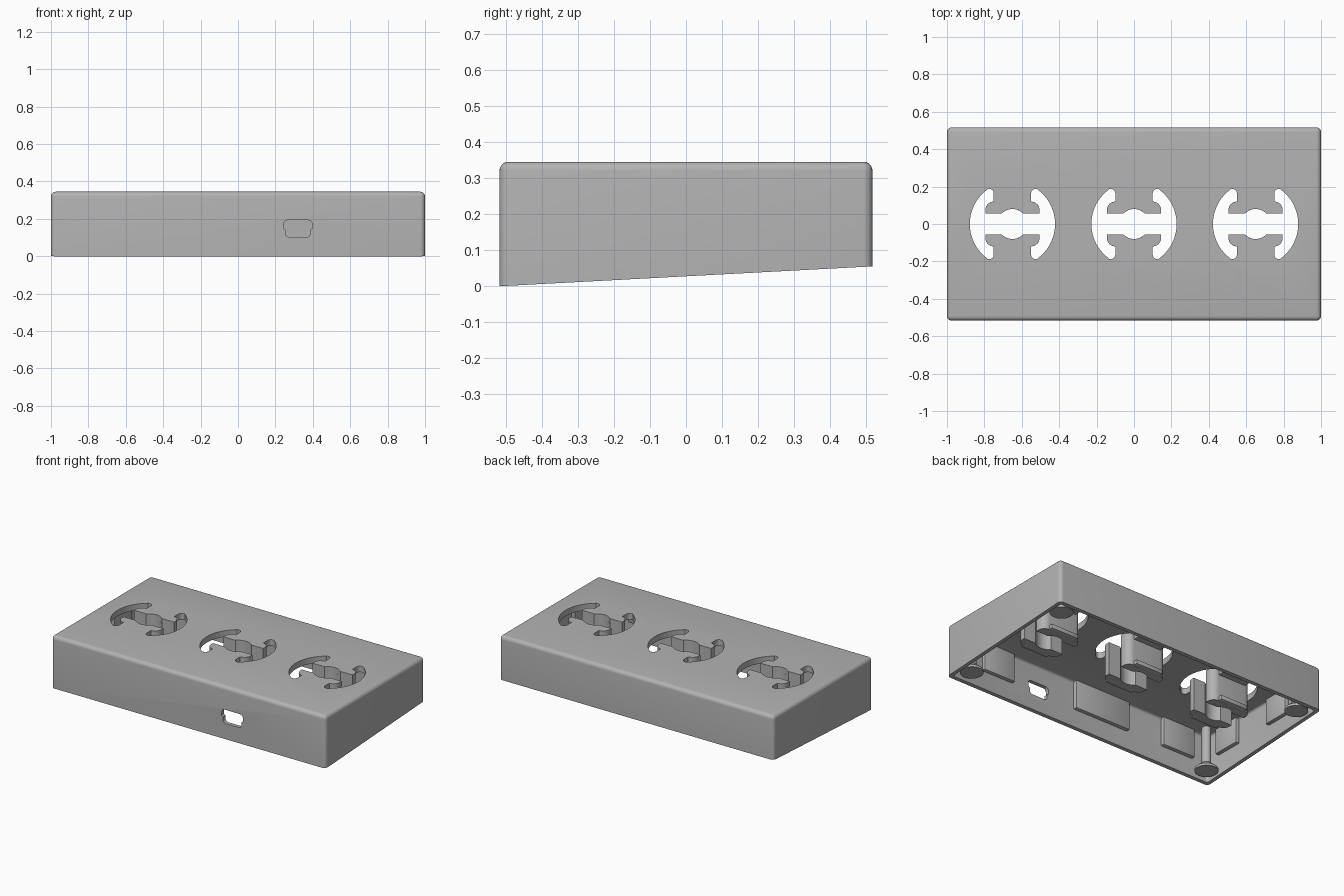
import bpy, bmesh, math

if "Cube" in bpy.data.objects:
    bpy.data.objects.remove(bpy.data.objects["Cube"])

W, D, H = 1.0, 0.517, 0.345      # half width, half depth, height
WALL, CEIL = 0.025, 0.305        # wall thickness, underside of the top plate
KEYS = (-0.65, 0, 0.65)

grey = bpy.data.materials.new("plain grey")
grey.use_nodes = True
grey.diffuse_color = (0.45, 0.45, 0.45, 1)
grey.node_tree.nodes["Principled BSDF"].inputs["Base Color"].default_value = grey.diffuse_color


def floor_z(y):
    return 0.0275 + 0.0532 * y


def finish(name, bm, loc=(0, 0, 0), smooth=True):
    bmesh.ops.recalc_face_normals(bm, faces=bm.faces)
    me = bpy.data.meshes.new(name)
    bm.to_mesh(me)
    bm.free()
    ob = bpy.data.objects.new(name, me)
    ob.location = loc
    me.materials.append(grey)
    bpy.context.collection.objects.link(ob)
    if smooth:
        shade(ob)
    return ob


def shade(ob):
    bpy.ops.object.select_all(action='DESELECT')
    bpy.context.view_layer.objects.active = ob
    ob.select_set(True)
    bpy.ops.object.shade_smooth_by_angle(angle=math.radians(30))


def prism(name, pts, lo, hi, axis='z', loc=(0, 0, 0)):
    """Extrude an outline between two levels along z or y."""
    bm = bmesh.new()
    place = (lambda a, b, t: (a, b, t)) if axis == 'z' else (lambda a, b, t: (a, t, b))
    face = bm.faces.new([bm.verts.new(place(a, b, lo)) for a, b in pts])
    top = bmesh.ops.extrude_face_region(bm, geom=[face])["geom"]
    move = [v for v in top if isinstance(v, bmesh.types.BMVert)]
    bmesh.ops.translate(bm, verts=move, vec=place(0, 0, hi - lo))
    return finish(name, bm, loc)


def arc(cx, cy, r, a, b, n=6):
    angles = [math.radians(a + (b - a) * i / n) for i in range(n + 1)]
    return [(cx + r * math.cos(t), cy + r * math.sin(t)) for t in angles]


def box(name, x0, x1, y0, y1, z0, z1, bevel=0.0):
    bm = bmesh.new()
    bmesh.ops.create_cube(bm, size=1)
    for v in bm.verts:
        v.co = (x1 if v.co.x > 0 else x0, y1 if v.co.y > 0 else y0, z1 if v.co.z > 0 else z0)
    if bevel:
        bmesh.ops.bevel(bm, geom=bm.edges[:], offset=bevel, segments=2, profile=0.5, affect='EDGES')
    return finish(name, bm)


def hull(name, hx, hy, top, bottom, r):
    """Box with rounded upright and top edges and a bottom that follows a rule."""
    bm = bmesh.new()
    bmesh.ops.create_cube(bm, size=2)
    for v in bm.verts:
        v.co.x *= hx
        v.co.y *= hy
        v.co.z = top if v.co.z > 0 else bottom(v.co.y)
    keep = [e for e in bm.edges if any(v.co.z > top - 0.01 for v in e.verts)]
    bmesh.ops.bevel(bm, geom=keep, offset=r, segments=5, profile=0.5, affect='EDGES')
    return finish(name, bm)


def cut(ob, cutter):
    cutter.hide_render = True
    m = ob.modifiers.new("cut", 'BOOLEAN')
    m.operation, m.solver, m.object = 'DIFFERENCE', 'EXACT', cutter
    bpy.context.view_layer.objects.active = ob
    bpy.ops.object.modifier_apply(modifier=m.name)
    bpy.data.objects.remove(cutter)


# Hollow casing, open underneath
casing = hull("casing", W, D, H, floor_z, 0.025)
cut(casing, hull("cavity", W - WALL, D - WALL, CEIL, lambda y: -0.2, 0.015))

# Key openings: one quarter outline, mirrored four ways
quarter = (arc(0, 0, 0.228, 0, 53, 10) + arc(0.124, 0.164, 0.024, 60, 180)
           + arc(0.1, 0.075, 0.045, 90, 0) + [(0.145, 0.055)]
           + arc(0, 0, 0.08, 43.4, 90))
half = quarter + [(-x, y) for x, y in quarter[-2::-1]]
opening = half + [(x, -y) for x, y in half[-2:0:-1]]
for kx in KEYS:
    cut(casing, prism("opening", opening, CEIL - 0.06, H + 0.1, loc=(kx, 0, 0)))

# Cable port in the front wall
port = (arc(0.265, 0.17, 0.023, 180, 90, 4) + arc(0.375, 0.17, 0.023, 90, 0, 4)
        + [(0.398, 0.15), (0.387, 0.142)] + arc(0.367, 0.123, 0.02, 0, -90, 4)
        + arc(0.273, 0.123, 0.02, -90, -180, 4) + [(0.253, 0.142), (0.242, 0.15)])
cut(casing, prism("port", port, -D - 0.1, -D + 0.1, axis='y'))
shade(casing)

# Key holders hanging below each opening
groove = arc(0, 0, 0.08, 136.6, 43.4, 10)
holder = ([(-0.145, 0.055)] + groove + [(0.145, 0.055)]
          + arc(0.1, 0.075, 0.045, 0, 90) + arc(-0.1, 0.075, 0.045, 90, 180))
for kx in KEYS:
    for side in (-1, 1):
        prism("key_holder", [(x, y * side) for x, y in holder], 0.13, CEIL + 0.002, loc=(kx, 0, 0))
        ys = sorted((0.1 * side, 0.145 * side))
        box("holder_lip", kx - 0.1, kx + 0.1, *ys, 0.13, 0.16, 0.006)

# Pads on the inside of the walls
for x0, x1 in ((0.52, 0.75), (-0.36, 0.05), (-0.86, -0.62)):
    box("front_pad", x0, x1, -D + 0.01, -D + 0.05, 0.12, CEIL + 0.01, 0.006)
for side in (-1, 1):
    for y0, y1 in ((-0.39, -0.2), (0.07, 0.25)):
        xs = sorted((side * (W - 0.05), side * (W - 0.01)))
        box("side_pad", *xs, y0, y1, 0.14, CEIL + 0.01, 0.006)

# Corner posts with flared feet
for sx in (-1, 1):
    for sy in (-1, 1):
        y = 0.41 * sy
        base = floor_z(y) + 0.01
        bm = bmesh.new()
        rings = []
        for r, z in ((0.07, base), (0.07, base + 0.015), (0.028, base + 0.05), (0.028, CEIL + 0.005)):
            rings.append([bm.verts.new((px, py, z)) for px, py in arc(0, 0, r, 0, 345, 23)])
        for a, b in zip(rings, rings[1:]):
            for i in range(len(a)):
                j = (i + 1) % len(a)
                bm.faces.new((a[i], a[j], b[j], b[i]))
        bm.faces.new(rings[0])
        bm.faces.new(rings[-1])
        finish("corner_post", bm, (0.9 * sx, y, 0))
